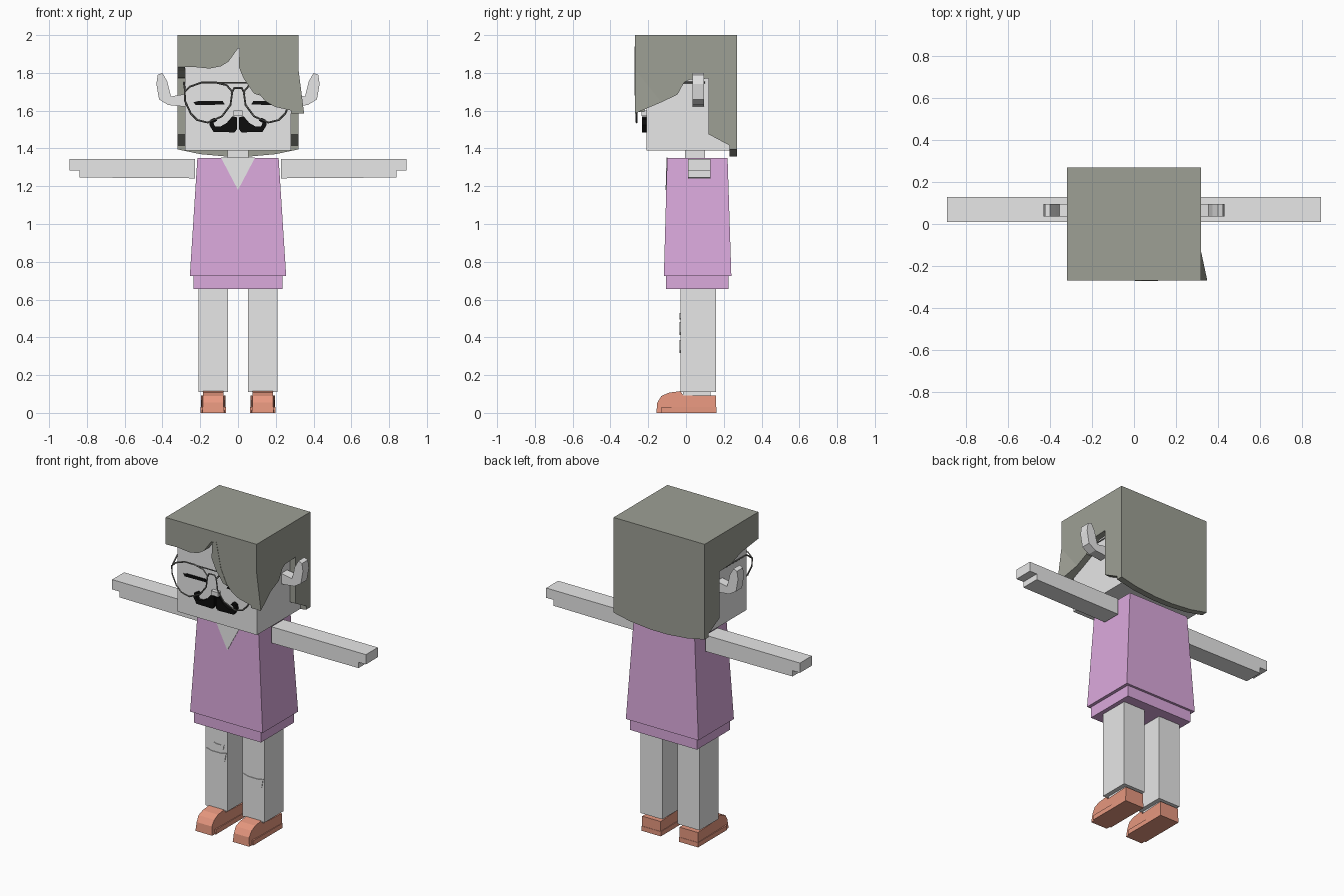
import bpy, bmesh
from mathutils import Vector

old = bpy.data.objects.get("Cube")
if old:
    bpy.data.objects.remove(old)


def material(name, rgb):
    m = bpy.data.materials.new(name)
    m.use_nodes = True
    m.diffuse_color = (*rgb, 1)
    m.node_tree.nodes["Principled BSDF"].inputs["Base Color"].default_value = (*rgb, 1)
    return m


SKIN = material("pale_grey", (0.8, 0.8, 0.8))
HAIR = material("olive_grey", (0.34, 0.35, 0.3))
DRESS = material("mauve", (0.71, 0.4, 0.72))
SHOE = material("terracotta", (0.84, 0.33, 0.225))
BLACK = material("black", (0.004, 0.004, 0.004))
FRAME = material("frame_grey", (0.16, 0.16, 0.15))


def finish(bm, name, mat):
    bmesh.ops.recalc_face_normals(bm, faces=bm.faces)
    me = bpy.data.meshes.new(name)
    bm.to_mesh(me)
    bm.free()
    me.materials.append(mat)
    ob = bpy.data.objects.new(name, me)
    bpy.context.collection.objects.link(ob)
    return ob


def prism(name, mat, pts, push):
    """Extrude a closed 3D outline along the push vector."""
    bm = bmesh.new()
    face = bm.faces.new([bm.verts.new(p) for p in pts])
    ext = bmesh.ops.extrude_face_region(bm, geom=[face], use_keep_orig=True)
    verts = [v for v in ext["geom"] if isinstance(v, bmesh.types.BMVert)]
    bmesh.ops.translate(bm, verts=verts, vec=Vector(push))
    return finish(bm, name, mat)


def front(pts, y, s=1):
    return [(s * x, y, z) for x, z in pts]


def side(pts, x):
    return [(x, y, z) for y, z in pts]


def frustum(name, mat, low, high, z0, z1):
    """Tapered box; low and high are (x0, x1, y0, y1)."""
    bm = bmesh.new()
    rings = []
    for (x0, x1, y0, y1), z in ((low, z0), (high, z1)):
        rings.append([bm.verts.new((x, y, z))
                      for x, y in ((x0, y0), (x1, y0), (x1, y1), (x0, y1))])
    bm.faces.new(rings[0])
    bm.faces.new(rings[1])
    for i in range(4):
        j = (i + 1) % 4
        bm.faces.new((rings[0][i], rings[0][j], rings[1][j], rings[1][i]))
    return finish(bm, name, mat)


def box(name, mat, x0, x1, y0, y1, z0, z1):
    return frustum(name, mat, (x0, x1, y0, y1), (x0, x1, y0, y1), z0, z1)


def wire(name, pts, closed=False, radius=0.005):
    cu = bpy.data.curves.new(name, "CURVE")
    cu.dimensions = "3D"
    cu.bevel_depth = radius
    cu.bevel_resolution = 0
    sp = cu.splines.new("POLY")
    sp.points.add(len(pts) - 1)
    for p, co in zip(sp.points, pts):
        p.co = (*co, 1)
    sp.use_cyclic_u = closed
    cu.materials.append(FRAME)
    ob = bpy.data.objects.new(name, cu)
    bpy.context.collection.objects.link(ob)


# Head, neck and nose
box("head", SKIN, -0.28, 0.28, -0.21, 0.23, 1.39, 1.96)
box("neck", SKIN, -0.055, 0.055, -0.005, 0.1, 1.33, 1.4)
box("nose", SKIN, -0.025, 0.025, -0.235, -0.2, 1.572, 1.6)

# Hair: top slab, fringe, side panels and back panel
box("hair_top", HAIR, -0.32, 0.32, -0.27, 0.27, 1.95, 2)
fringe = [(-0.32, 2), (-0.32, 1.83), (-0.24, 1.832), (-0.15, 1.823), (-0.09, 1.835),
          (-0.05, 1.86), (0, 1.93), (0.037, 1.93), (0.045, 1.86), (0.063, 1.79),
          (0.106, 1.695), (0.145, 1.65), (0.196, 1.62), (0.32, 1.592), (0.32, 2)]
prism("hair_fringe", HAIR, front(fringe, -0.27), (0, 0.05, 0))
strand = [(0.037, 1.94), (0.008, 1.93), (0.005, 1.83), (0.03, 1.77), (0.085, 1.69),
          (0.115, 1.68), (0.07, 1.78)]
prism("hair_strand", HAIR, front(strand, -0.272), (0, 0.02, 0))
nape = [(0.27, 1.395), (0.27, 2)]
left_side = [(-0.27, 2), (-0.27, 1.585), (-0.13, 1.645), (-0.045, 1.685), (-0.01, 1.75),
             (0.02, 1.765), (0.12, 1.77), (0.12, 1.475)] + nape
prism("hair_left_side", HAIR, side(left_side, 0.32), (-0.04, 0, 0))
right_side = [(-0.27, 2), (-0.27, 1.83), (-0.1, 1.81), (0, 1.775), (0.12, 1.77),
              (0.12, 1.475)] + nape
prism("hair_right_side", HAIR, side(right_side, -0.32), (0.04, 0, 0))
prism("hair_flick", HAIR,
      [(0.32, -0.27, 1.82), (0.35, -0.27, 1.585), (0.32, -0.13, 1.645)], (-0.04, 0, 0))
back = [(-0.32, 2), (-0.32, 1.395), (-0.2, 1.37), (-0.06, 1.357), (0.06, 1.357),
        (0.2, 1.37), (0.32, 1.395), (0.32, 2)]
prism("hair_back", HAIR, front(back, 0.27), (0, -0.04, 0))

# Dress with neckline and underskirt
frustum("dress", DRESS, (-0.255, 0.255, -0.117, 0.24), (-0.215, 0.215, -0.1, 0.22), 0.725, 1.35)
box("underskirt", DRESS, -0.235, 0.235, -0.105, 0.225, 0.655, 0.73)
prism("neckline", SKIN, [(-0.09, -0.103, 1.351), (0.09, -0.103, 1.351), (0, -0.108, 1.18)],
      (0, 0.006, 0))

# Paired parts
ear = [(0.27, 1.62), (0.37, 1.63), (0.418, 1.66), (0.432, 1.74), (0.425, 1.79),
       (0.4, 1.8), (0.375, 1.755), (0.355, 1.675), (0.27, 1.69)]
arm = [(0.228, 1.345), (0.228, 1.242), (0.84, 1.246), (0.84, 1.283), (0.892, 1.283),
       (0.892, 1.345)]
lens = [(0.255, 1.727), (0.19, 1.75), (0.12, 1.75), (0.06, 1.735), (0.03, 1.7),
        (0.04, 1.63), (0.085, 1.57), (0.16, 1.537), (0.215, 1.55), (0.25, 1.585),
        (0.28, 1.65), (0.282, 1.7)]
moustache = [(0.006, 1.565), (0.03, 1.57), (0.06, 1.535), (0.095, 1.515), (0.122, 1.515),
             (0.13, 1.535), (0.11, 1.548), (0.125, 1.562), (0.145, 1.552), (0.152, 1.525),
             (0.13, 1.488), (0.02, 1.485), (0.006, 1.5)]
shoe = [(0.16, 0), (0.16, 0.093), (-0.015, 0.093), (-0.03, 0.115), (-0.09, 0.107),
        (-0.13, 0.09), (-0.152, 0.055), (-0.157, 0)]
eye = [(0.07, 1.632), (0.225, 1.63), (0.235, 1.645), (0.215, 1.65), (0.08, 1.65)]

for label, s in (("left", 1), ("right", -1)):
    prism(label + "_ear", SKIN, front(ear, 0.035, s), (0, 0.06, 0))
    prism(label + "_arm", SKIN, front(arm, 0.01, s), (0, 0.12, 0))
    prism(label + "_eye", BLACK, front(eye, -0.215, s), (0, 0.008, 0))
    prism(label + "_moustache", BLACK, front(moustache, -0.232, s), (0, 0.025, 0))
    wire(label + "_lens_rim", front(lens, -0.262, s), True)
    wire(label + "_temple", [(s * 0.28, -0.262, 1.7), (s * 0.286, -0.2, 1.745),
                             (s * 0.286, 0.1, 1.75)])

    # Legs, ankles and tapered shoes
    mid = s * 0.131
    box(label + "_leg", SKIN, mid - 0.077, mid + 0.077, -0.03, 0.16, 0.11, 0.68)
    box(label + "_ankle", SKIN, mid - 0.05, mid + 0.05, -0.015, 0.13, 0.08, 0.115)
    ob = prism(label + "_shoe", SHOE, side(shoe, mid - 0.065), (0.13, 0, 0))
    for v in ob.data.vertices:
        taper = 1 - 1.6 * v.co.z if v.co.y < 0 else 1
        if v.co.y < -0.14:
            taper *= 0.9
        v.co.x = mid + (v.co.x - mid) * taper
    box(label + "_sole", SHOE, mid - 0.067, mid + 0.067, -0.13, 0.162, 0, 0.03)

# Glasses bridge
wire("upper_bridge", front([(-0.1, 1.748), (0.1, 1.748)], -0.262), radius=0.004)
wire("lower_bridge", front([(-0.035, 1.69), (-0.02, 1.72), (0.02, 1.72), (0.035, 1.69)], -0.262))

# Knee patches
patch = [(-0.07, 0.03), (-0.035, 0.02), (0.035, 0.02), (0.07, 0.03), (0.06, -0.025),
         (0.02, -0.037), (-0.03, -0.035), (-0.06, -0.015)]
for name, cx, cz, size in (("left_knee_patch", 0.13, 0.355, 1),
                           ("right_knee_patch", -0.13, 0.45, 1),
                           ("right_small_patch", -0.11, 0.513, 0.5)):
    pts = [(cx + x * size, cz + z * size) for x, z in patch]
    prism(name, SKIN, front(pts, -0.034), (0, 0.006, 0))
